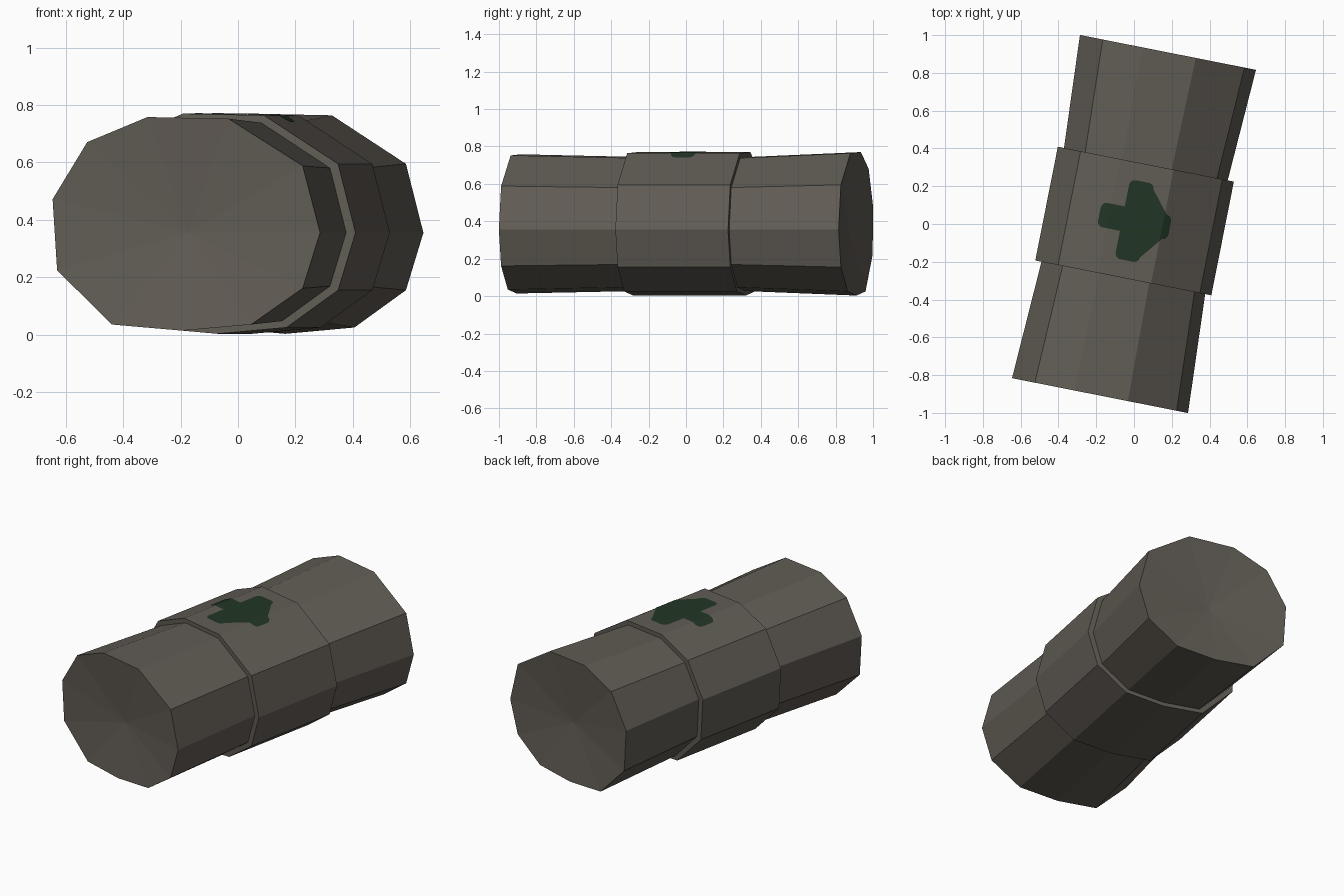
import bpy, bmesh, math

if "Cube" in bpy.data.objects:
    bpy.data.objects.remove(bpy.data.objects["Cube"])

# Irregular eleven-sided cross-section (across, height)
PROFILE = [(.475, .355), (.413, .595), (.15, .764), (-.138, .770), (-.352, .680),
           (-.475, .475), (-.459, .22), (-.265, .025), (-.015, .003), (.23, .025), (.413, .155)]
MID_Z = 0.37
TURN = math.radians(-11.2)


def material(name, rgb):
    m = bpy.data.materials.new(name)
    m.diffuse_color = (*rgb, 1)
    m.use_nodes = True
    m.node_tree.nodes["Principled BSDF"].inputs["Base Color"].default_value = m.diffuse_color
    return m


cloth = material("grey_brown", (.120, .107, .090))
green = material("dark_green", (.015, .036, .018))


def finish(name, bm, mat):
    me = bpy.data.meshes.new(name)
    bm.to_mesh(me)
    bm.free()
    me.materials.append(mat)
    ob = bpy.data.objects.new(name, me)
    ob.rotation_euler.z = TURN
    bpy.context.collection.objects.link(ob)
    return ob


def loft(name, rings, cap=None):
    """rings: (position along axis, width scale, height scale); cap: (ring index, centre position)"""
    bm = bmesh.new()
    loops = [[bm.verts.new((u * su, v, MID_Z + (z - MID_Z) * sz)) for u, z in PROFILE]
             for v, su, sz in rings]
    n = len(PROFILE)
    for a, b in zip(loops, loops[1:]):
        for i in range(n):
            j = (i + 1) % n
            bm.faces.new((a[i], a[j], b[j], b[i]))
    if cap:
        loop = loops[cap[0]]
        c = bm.verts.new((0, cap[1], .355))
        for i in range(n):
            j = (i + 1) % n
            f = (loop[j], loop[i], c) if cap[0] == 0 else (loop[i], loop[j], c)
            bm.faces.new(f)
    bm.normal_update()
    # Lofts run front to back, so this winding already faces outward
    return finish(name, bm, cloth)


# Two flared roll ends with slightly dished caps
F, B = -.291, .323
loft("front_roll", [(-.926, 1, .97), (F, .93, .935)], (0, -.885))
loft("back_roll", [(B, .93, .935), (.926, 1, 1)], (1, .885))
# Raised wrap around the middle, with stepped edges
loft("middle_wrap", [(F, .93, .935), (F, 1, 1), (B, 1, 1), (B, .93, .935)])


def top_height(u):
    """Height of the wrap's upper surface at a position across it"""
    top = PROFILE[1:5]
    for (u1, z1), (u0, z0) in zip(top, top[1:]):
        if u0 <= u <= u1:
            return z0 + (z1 - z0) * (u - u0) / (u1 - u0)
    return top[0][1]


# Painted cross with rounded tips, draped over the wrap
W, LU, LV, R = .066, .19, .213, .03


def arm_tip(length, ang):
    pts = []
    for cx, start in ((W - R, 0), (-(W - R), 90)):
        for k in range(4):
            a = math.radians(start + k * 30)
            pts.append((cx + R * math.cos(a), length - R + R * math.sin(a)))
    pts.append((-W, W))  # inner corner
    c, s = math.cos(ang), math.sin(ang)
    return [(x * c - y * s, x * s + y * c) for x, y in pts]


bm = bmesh.new()
outline = []
for k in range(4):
    outline += arm_tip(LV if k % 2 == 0 else LU, k * math.pi / 2)
bm.faces.new([bm.verts.new((x, y + .016, 0)) for x, y in outline])
bmesh.ops.triangulate(bm, faces=bm.faces[:])
for u, z in PROFILE[2:4]:  # fold lines of the wrap
    bmesh.ops.bisect_plane(bm, geom=bm.verts[:] + bm.edges[:] + bm.faces[:],
                           plane_co=(u, 0, 0), plane_no=(1, 0, 0))
for v in bm.verts:
    v.co.z = top_height(v.co.x) + .003
bm.normal_update()
finish("cross_marking", bm, green)
